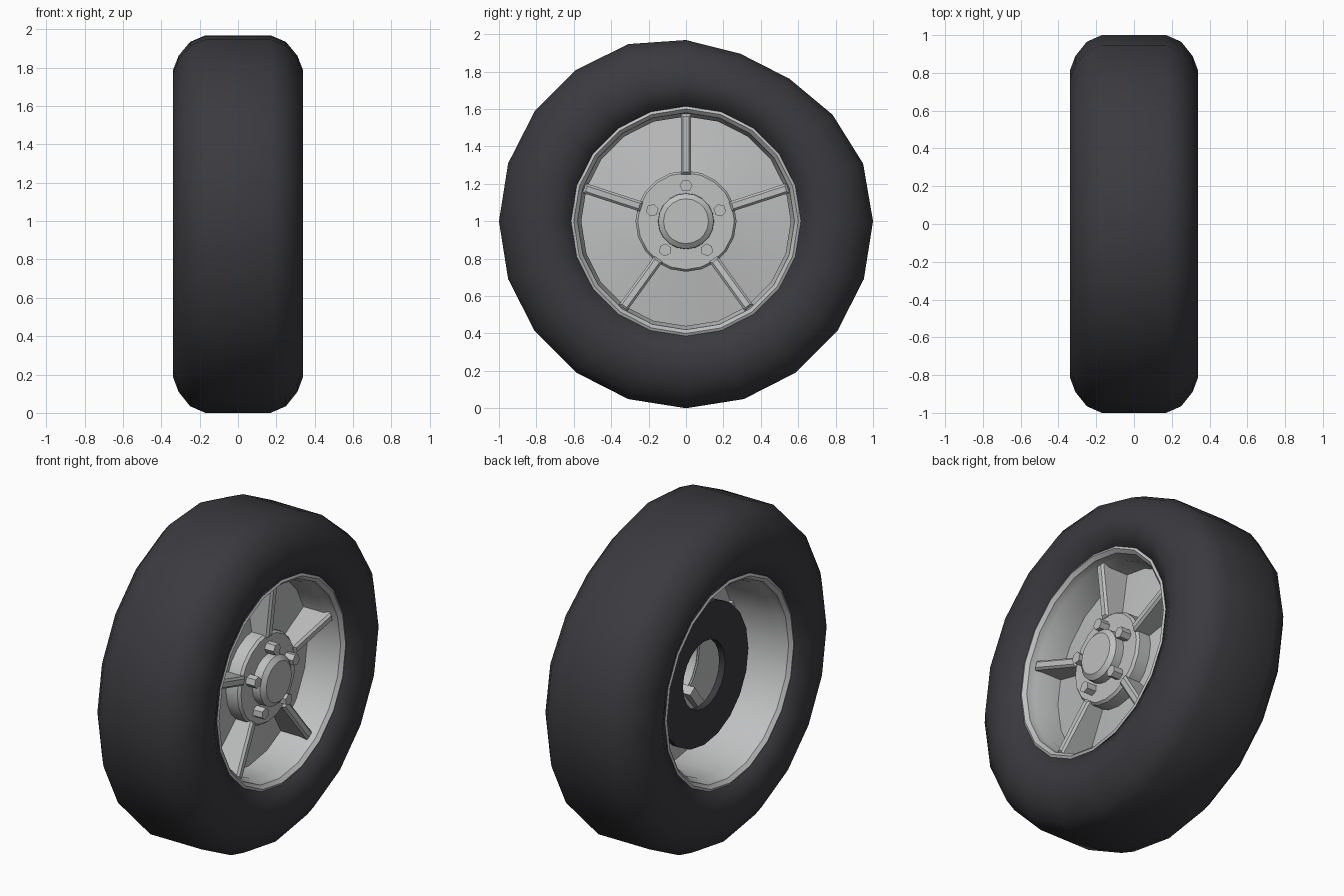
import bpy, bmesh, math
from mathutils import Matrix, Vector

SIDES = 20
CENTRE = Vector((0, 0, 1))

if bpy.data.objects.get("Cube"):
    bpy.data.objects.remove(bpy.data.objects["Cube"])


def material(name, colour):
    mat = bpy.data.materials.new(name)
    mat.use_nodes = True
    mat.diffuse_color = (*colour, 1)
    mat.node_tree.nodes["Principled BSDF"].inputs["Base Color"].default_value = (*colour, 1)
    return mat


rubber = material("dark rubber", (0.043, 0.043, 0.05))
metal = material("silver metal", (0.52, 0.525, 0.53))


def finish(name, bm, mat, angle):
    bmesh.ops.recalc_face_normals(bm, faces=bm.faces)
    mesh = bpy.data.meshes.new(name)
    bm.to_mesh(mesh)
    bm.free()
    mesh.materials.append(mat)
    obj = bpy.data.objects.new(name, mesh)
    bpy.context.collection.objects.link(obj)
    obj.location = CENTRE
    bpy.ops.object.select_all(action='DESELECT')
    obj.select_set(True)
    bpy.context.view_layer.objects.active = obj
    bpy.ops.object.shade_smooth_by_angle(angle=math.radians(angle))
    return obj


def lathe(name, profile, mat, angle=30, closed=False, reshape=None):
    """Spin an (x, radius) profile around the axle."""
    bm = bmesh.new()
    verts = [bm.verts.new((x, 0, r)) for x, r in profile]
    ends = verts[1:] + verts[:1] if closed else verts[1:]
    edges = [bm.edges.new(pair) for pair in zip(verts, ends)]
    bmesh.ops.spin(bm, geom=verts + edges, cent=(0, 0, 0), axis=(1, 0, 0),
                   angle=math.tau, steps=SIDES, use_duplicate=False)
    bmesh.ops.remove_doubles(bm, verts=bm.verts, dist=0.0005)
    if reshape:
        for v in bm.verts:
            reshape(v)
    return finish(name, bm, mat, angle)


def worn_patch(v):
    """Press in the tread around one spot of the tyre."""
    r = math.hypot(v.co.y, v.co.z)
    away = abs(math.degrees(math.atan2(v.co.z, v.co.y)) - 63)
    if r > 0.75 and away < 54:
        depth = 0.063 * math.cos(math.pi / 2 * away / 54) ** 2
        v.co.yz = v.co.yz * (1 - depth)


# Tyre: flat tread, rounded shoulders, sidewalls tucked in to the bead
half = [(0.17, 1), (0.25, 0.965), (0.31, 0.89), (0.34, 0.81),
        (0.34, 0.71), (0.29, 0.615), (0.24, 0.6)]
lathe("tyre", [(-x, r) for x, r in reversed(half)] + half, rubber, 60,
      closed=True, reshape=worn_patch)

# Rim barrel with a rolled lip at both edges
lip = [(0.2, 0.56), (0.23, 0.575), (0.275, 0.58), (0.295, 0.6), (0.285, 0.62)]
lathe("rim_barrel", [(-x, r) for x, r in reversed(lip)] + lip, metal)

# Wheel face: shallow dish, raised hub and centre cap
lathe("wheel_dish", [(0.07, 0.565), (0.11, 0.265)], metal)
lathe("hub", [(0.1, 0.27), (0.185, 0.27), (0.2, 0.258), (0.2, 0.14)], metal)
lathe("centre_cap", [(0.195, 0.15), (0.25, 0.148), (0.272, 0.12), (0.272, 0)], metal)

# Brake disc behind the wheel face
lathe("brake_disc", [(-0.12, 0.2), (-0.12, 0.42), (-0.08, 0.42), (-0.08, 0.2)],
      rubber, closed=True)


def spoke(name, turn):
    bm = bmesh.new()
    outline = [(0.06, 0.25), (0.215, 0.25), (0.25, 0.572), (0.05, 0.572)]
    face = bm.faces.new([bm.verts.new((x, -0.027, r)) for x, r in outline])
    out = bmesh.ops.extrude_face_region(bm, geom=[face])
    moved = [g for g in out["geom"] if isinstance(g, bmesh.types.BMVert)]
    bmesh.ops.translate(bm, verts=moved, vec=(0, 0.054, 0))
    # Soften the long front edges
    front = [e for e in bm.edges if all(v.co.x > 0.2 for v in e.verts)]
    bmesh.ops.bevel(bm, geom=front, offset=0.012, segments=1, affect='EDGES')
    bmesh.ops.transform(bm, matrix=turn, verts=bm.verts)
    finish(name, bm, metal, 20)


def lug_nut(name, turn):
    bm = bmesh.new()
    place = turn @ Matrix.Translation((0.225, 0, 0.19)) @ Matrix.Rotation(math.pi / 2, 4, 'Y')
    bmesh.ops.create_cone(bm, cap_ends=True, segments=6, radius1=0.034,
                          radius2=0.034, depth=0.07, matrix=place)
    finish(name, bm, metal, 20)


# Five spokes, each with a hexagonal nut in line with it
for i in range(5):
    turn = Matrix.Rotation(math.tau * i / 5, 4, 'X')
    spoke(f"spoke_{i + 1}", turn)
    lug_nut(f"lug_nut_{i + 1}", turn)
